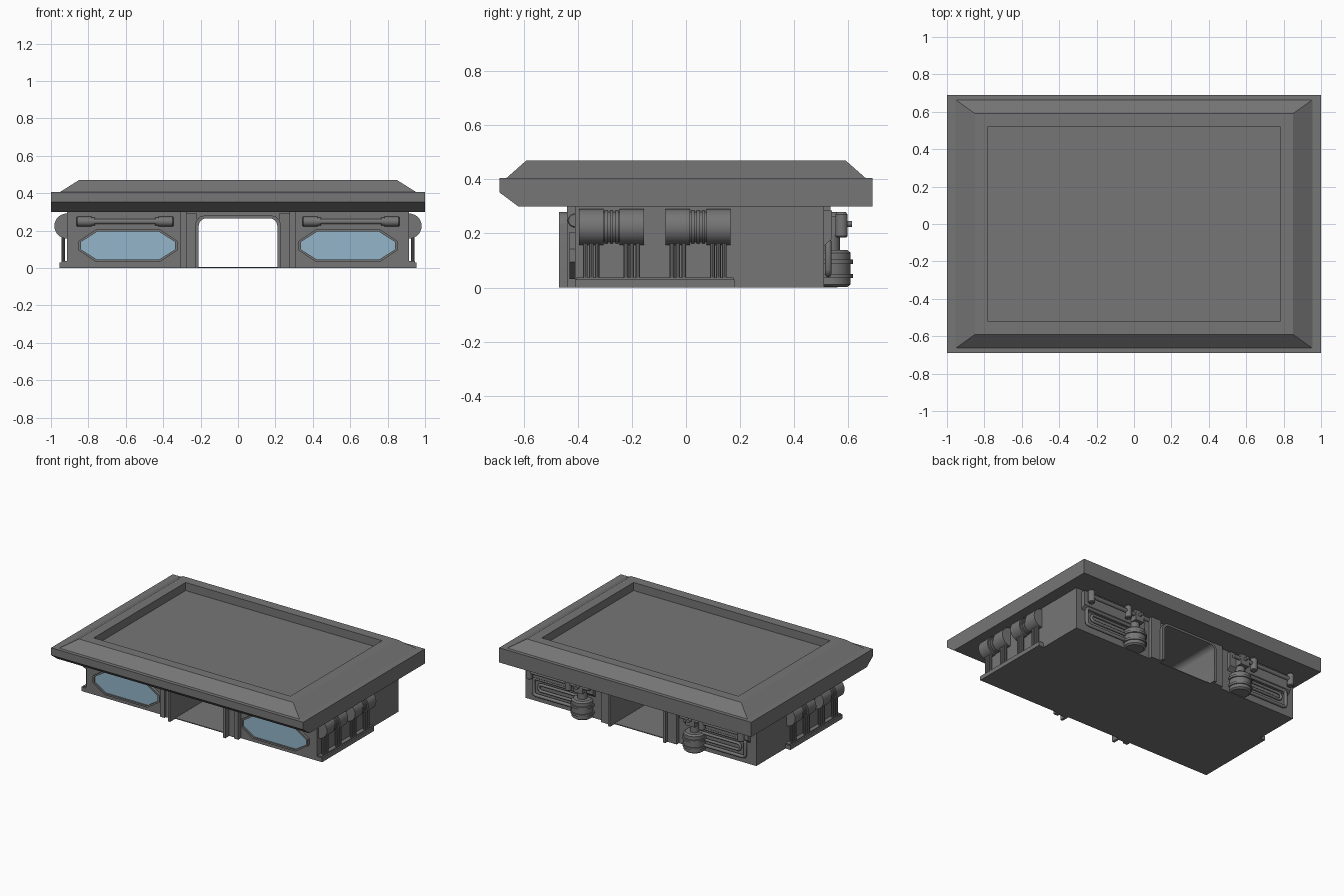
import bpy, bmesh, math
from mathutils import Vector, Matrix

if "Cube" in bpy.data.objects:
    bpy.data.objects.remove(bpy.data.objects["Cube"])


def material(name, rgb):
    m = bpy.data.materials.new(name)
    m.diffuse_color = (*rgb, 1)
    m.use_nodes = True
    m.node_tree.nodes["Principled BSDF"].inputs["Base Color"].default_value = m.diffuse_color
    return m


GRAY = material("hull gray", (0.18, 0.18, 0.18))
BLUE = material("window blue", (0.29, 0.46, 0.59))


def finish(name, bm, mat=GRAY):
    bmesh.ops.recalc_face_normals(bm, faces=bm.faces)
    me = bpy.data.meshes.new(name)
    bm.to_mesh(me)
    bm.free()
    ob = bpy.data.objects.new(name, me)
    me.materials.append(mat)
    bpy.context.collection.objects.link(ob)
    return ob


def box(name, x0, x1, y0, y1, z0, z1):
    bm = bmesh.new()
    bmesh.ops.create_cube(bm, size=1)
    for v in bm.verts:
        v.co = Vector(((x0 + x1) / 2 + v.co.x * (x1 - x0),
                       (y0 + y1) / 2 + v.co.y * (y1 - y0),
                       (z0 + z1) / 2 + v.co.z * (z1 - z0)))
    return finish(name, bm)


def loft(name, loops, mat=GRAY, closed=False):
    """Skin a list of equal point loops; cap the ends unless closed."""
    bm = bmesh.new()
    rows = [[bm.verts.new(p) for p in lp] for lp in loops]
    n = len(rows[0])
    pairs = list(zip(rows, rows[1:])) + ([(rows[-1], rows[0])] if closed else [])
    for a, b in pairs:
        for i in range(n):
            j = (i + 1) % n
            bm.faces.new((a[i], a[j], b[j], b[i]))
    if not closed:
        bm.faces.new(rows[0])
        bm.faces.new(rows[-1])
    return finish(name, bm, mat)


def prism_y(name, pts, y0, y1, mat=GRAY):
    return loft(name, [[(x, y, z) for x, z in pts] for y in (y0, y1)], mat)


def spin(name, profile, origin, axis, sides=24):
    """Turned part: profile of (distance along axis, radius)."""
    rot = Vector((0, 0, 1)).rotation_difference(Vector(axis)).to_matrix()
    ring = [2 * math.pi * i / sides for i in range(sides)]
    return loft(name, [[Vector(origin) + rot @ Vector((r * math.cos(t), r * math.sin(t), h))
                        for t in ring] for h, r in profile])


def pipe(name, pts, r):
    cu = bpy.data.curves.new(name, 'CURVE')
    cu.dimensions = '3D'
    cu.bevel_depth = r
    cu.bevel_resolution = 2
    cu.use_fill_caps = True
    sp = cu.splines.new('POLY')
    sp.points.add(len(pts) - 1)
    for p, co in zip(sp.points, pts):
        p.co = (*co, 1)
    cu.materials.append(GRAY)
    ob = bpy.data.objects.new(name, cu)
    bpy.context.collection.objects.link(ob)


def arch(w, h, r):
    """Open doorway outline with rounded upper corners, left foot to right foot."""
    ang = [math.pi / 2 * i / 6 for i in range(7)]
    left = [(-w + r - r * math.cos(a), h - r + r * math.sin(a)) for a in ang]
    return [(-w, 0)] + left + [(-x, z) for x, z in reversed(left)] + [(w, 0)]


# roof slab with chamfered front, and raised rim with sunken panel
prof = [(-.69, .405), (-.69, .352), (-.62, .30), (.69, .30), (.69, .405)]
loft("roof_slab", [[(x, y, z) for y, z in prof] for x in (-1, 1)])
rects = [(.955, .665, .404), (.85, .59, .47), (.78, .52, .47), (.78, .52, .412)]
loft("roof_rim", [[(-a, -b, z), (a, -b, z), (a, b, z), (-a, b, z)] for a, b, z in rects])

# main body with through passage, floor plate
prism_y("body", [(-.915, 0), (-.915, .30), (.915, .30), (.915, 0)]
        + arch(.21, .265, .04)[::-1], -.41, .51)
box("passage_floor", -.21, .21, -.41, .51, 0, .006)

# doorway frames front and back
for nm, y0, y1 in (("front", -.47, -.40), ("back", .50, .56)):
    prism_y(nm + "_door_frame", arch(.228, .28, .05) + arch(.21, .265, .04)[::-1], y0, y1)

for s in (-1, 1):
    # front door columns
    a, b = sorted((s * .275, s * .31))
    box("front_column", a, b, -.44, -.40, 0, .30)
    a, b = sorted((s * .22, s * .275))
    box("front_pillar", a, b, -.425, -.40, 0, .29)

    # octagonal window: frame ring and blue pane
    def octagon(w, h, sx, sz):
        q = [(w, sz), (sx, h), (-sx, h), (-w, sz), (-w, -sz), (-sx, -h), (sx, -h), (w, -sz)]
        return [(s * .588 + x, .119 + z) for x, z in q]
    o, i = octagon(.265, .087, .170, .024), octagon(.252, .075, .165, .020)
    loft("window_frame", [[(x, y, z) for x, z in lp] for lp, y in
                          ((o, -.405), (o, -.43), (i, -.43), (i, -.405))], closed=True)
    prism_y("window_pane", i, -.419, -.411, BLUE)

    # tube above the window
    spin("front_tube", [(-.26, .022), (-.255, .026), (-.18, .026), (-.18, .021), (-.16, .021),
                        (-.16, .014), (.16, .014), (.16, .021), (.18, .021), (.18, .026),
                        (.255, .026), (.26, .022)], (s * .604, -.412, .248), (1, 0, 0), 16)

    # side ledge
    a, b = sorted((s * .90, s * .955))
    box("side_ledge", a, b, -.41, .18, 0, .03)
    a, b = sorted((s * .90, s * .945))
    box("side_ledge_top", a, b, -.405, .175, .03, .037)

    # side drums with ribbed necks, standing on thin pipes
    for yc in (-.275, .045):
        p = [(-.12, .067), (-.03, .067)]
        for k in (-.02, 0, .02):
            p += [(k - .010, .055), (k - .006, .055), (k - .006, .061), (k + .006, .061),
                  (k + .006, .055)]
        p += [(.03, .055), (.03, .067), (.12, .067)]
        spin("side_drum", p, (s * .915, yc, .224), (0, 1, 0), 32)
        for dy in (-.075, .075):
            for k in (-1, 0, 1):
                spin("drum_pipe", [(.03, .009), (.18, .009)],
                     (s * .935, yc + dy + k * .022, 0), (0, 0, 1), 10)

    # back machinery: backing panel, column, canister and stem
    a, b = sorted((s * .36, s * .87))
    prof = [(.505, .285), (.54, .285), (.54, .18), (.505, .15)]
    loft("back_panel", [[(x, y, z) for y, z in prof] for x in (a, b)])
    a, b = sorted((s * .22, s * .30))
    box("back_column", a, b, .50, .535, 0, .30)
    spin("canister", [(.003, .06), (.012, .072), (.035, .072), (.035, .08), (.05, .08),
                      (.05, .072), (.088, .072), (.088, .08), (.103, .08), (.103, .072),
                      (.128, .072), (.138, .06), (.138, .032), (.19, .032)],
         (s * .445, .537, 0), (0, 0, 1), 24)

    # back pipe run with end caps
    spin("back_pipe", [(.0, .014), (.48, .014)], (s * .36, .575, .235), (s, 0, 0), 12)
    for xc in (.53, .84):
        spin("pipe_cap", [(.185, .018), (.19, .023), (.27, .023), (.28, .016)],
             (s * xc, .575, 0), (0, 0, 1), 14)
    a, b = sorted((s * .41, s * .48))
    box("valve_block", a, b, .53, .59, .19, .265)
    spin("valve_knob", [(0, .012), (.025, .012)], (s * .445, .588, .235), (0, 1, 0), 12)

    # nested pipe loops low on the back wall
    for w, z0, z1, r in ((.84, .05, .17, .012), (.80, .09, .135, .010)):
        c = .018
        pipe("back_loop", [(s * x, .526, z) for x, z in
                           ((.47, z0), (w - c, z0), (w - .005, z0 + .005), (w, z0 + c),
                            (w, z1 - c), (w - .005, z1 - .005), (w - c, z1), (.47, z1))], r)

# smooth round parts, keep edges sharp
for ob in bpy.context.scene.objects:
    ob.select_set(ob.type == 'MESH')
    if ob.type == 'MESH':
        bpy.context.view_layer.objects.active = ob
bpy.ops.object.shade_smooth_by_angle(angle=math.radians(28))
